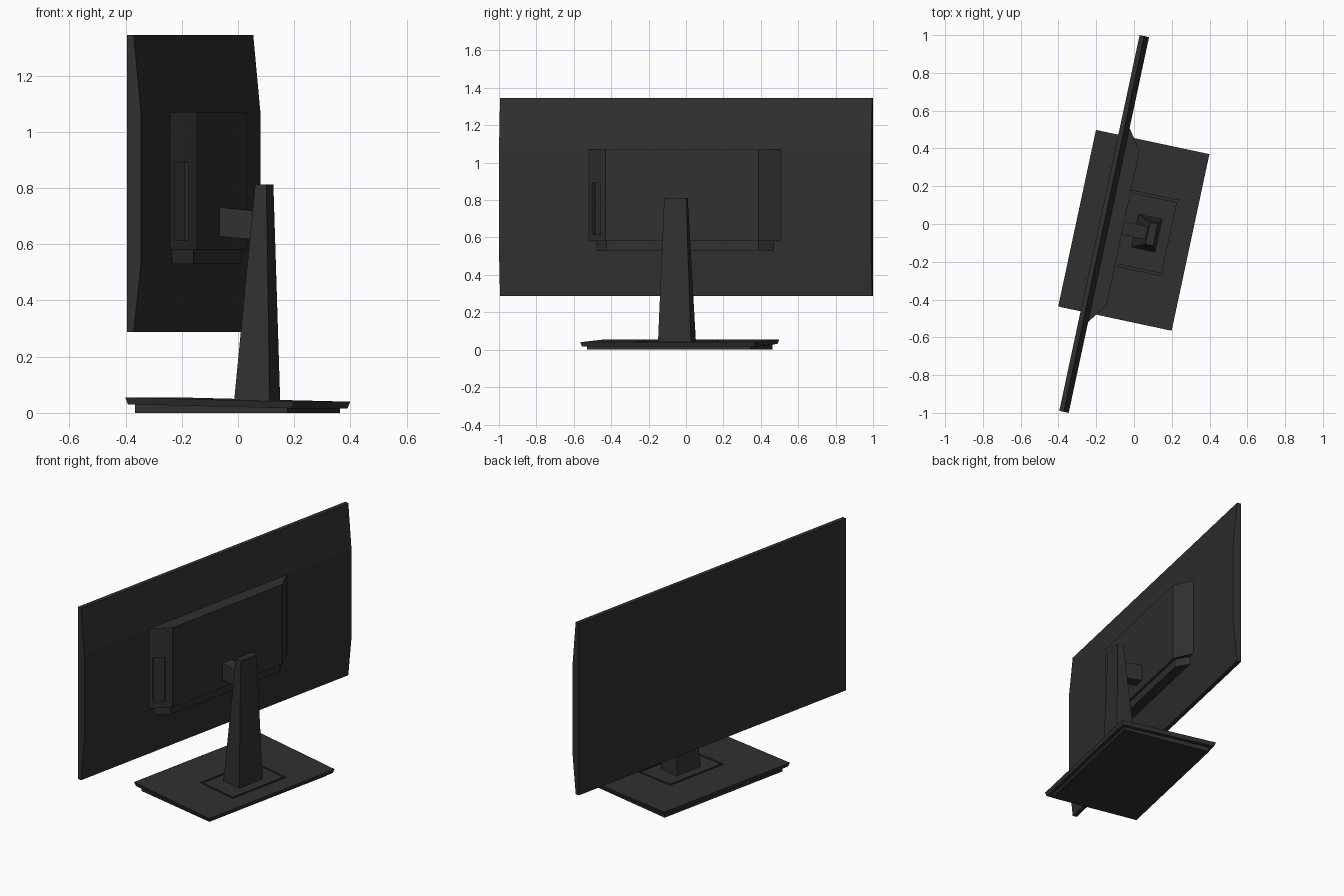
import bpy, bmesh, math
from mathutils import Matrix, Vector

if "Cube" in bpy.data.objects:
    bpy.data.objects.remove(bpy.data.objects["Cube"])

# The whole model is turned about z: local x = depth (back positive), local y = width
TURN = Matrix.Rotation(-math.radians(12.07), 4, 'Z')
MID = -0.033                      # centre of all parts along the width

mat = bpy.data.materials.new("charcoal plastic")
mat.diffuse_color = (0.03, 0.03, 0.03, 1)
mat.use_nodes = True
mat.node_tree.nodes["Principled BSDF"].inputs["Base Color"].default_value = mat.diffuse_color


def loft(name, ring_a, ring_b):
    """Solid between two matching rings of points."""
    bm = bmesh.new()
    a = [bm.verts.new(TURN @ Vector(p)) for p in ring_a]
    b = [bm.verts.new(TURN @ Vector(p)) for p in ring_b]
    bm.faces.new(a)
    bm.faces.new(b)
    n = len(a)
    for i in range(n):
        j = (i + 1) % n
        bm.faces.new((a[i], a[j], b[j], b[i]))
    bmesh.ops.recalc_face_normals(bm, faces=bm.faces)
    me = bpy.data.meshes.new(name)
    bm.to_mesh(me)
    bm.free()
    me.materials.append(mat)
    ob = bpy.data.objects.new(name, me)
    bpy.context.collection.objects.link(ob)
    return ob


def rect(cx, hx, hy, z):
    """Rectangle ring centred on the width; z is a number or a function of depth."""
    f = z if callable(z) else (lambda x: z)
    return [(cx + sx * hx, MID + sy * hy, f(cx + sx * hx))
            for sx, sy in ((-1, -1), (1, -1), (1, 1), (-1, 1))]


def prism(name, pts, z0, z1):
    return loft(name, [(x, y, z0) for x, y in pts], [(x, y, z1) for x, y in pts])


def cut(target, cutter):
    cutter.hide_render = True
    mod = target.modifiers.new("cut", 'BOOLEAN')
    mod.operation = 'DIFFERENCE'
    mod.solver = 'EXACT'
    mod.object = cutter
    bpy.context.view_layer.objects.active = target
    bpy.ops.object.modifier_apply(modifier=mod.name)
    bpy.data.objects.remove(cutter)


# Screen panel: flat front, back thins toward the top and bottom
profile = [(-0.18, 0.287), (-0.155, 0.287), (-0.129, 0.53),
           (-0.129, 1.07), (-0.155, 1.345), (-0.18, 1.345)]
loft("screen_panel", [(x, MID - 1.017, z) for x, z in profile],
     [(x, MID + 1.017, z) for x, z in profile])


# Rear housing and the smaller ledge below it, both with sloped ends
def trapezoid(wide, narrow, back):
    return [(-0.135, MID - wide), (back, MID - narrow),
            (back, MID + narrow), (-0.135, MID + wide)]


housing = prism("rear_housing", trapezoid(0.533, 0.418, -0.052), 0.58, 1.07)
prism("rear_lower_ledge", trapezoid(0.489, 0.415, -0.067), 0.53, 0.585)

# Upright slot in one sloped end of the housing
a, b = Vector((-0.135, MID - 0.533)), Vector((-0.052, MID - 0.418))
out = Vector(((b - a).y, -(b - a).x)).normalized()
p, q = a.lerp(b, 0.24), a.lerp(b, 0.71)
cut(housing, prism("slot_cutter", [p - out * 0.02, q - out * 0.02,
                                   q + out * 0.02, p + out * 0.02], 0.615, 0.89))

# Arm joining the housing to the neck, dipping slightly backward
loft("mount_arm",
     [(-0.06, MID + s * 0.035, z) for s, z in ((-1, 0.629), (1, 0.629), (1, 0.732), (-1, 0.732))],
     [(0.09, MID + s * 0.035, z) for s, z in ((-1, 0.615), (1, 0.615), (1, 0.718), (-1, 0.718))])

# Tapered neck
loft("stand_neck", rect(0.0765, 0.065, 0.09, 0.036), rect(0.1025, 0.0205, 0.06, 0.812))


# Base: sloping top plate with bevelled rim over an inset foot
def slope(drop):
    return lambda x: 0.0475 - 0.0245 * x - drop


plate = loft("base_plate", rect(0.006, 0.307, 0.478, slope(0)),
             rect(0.006, 0.299, 0.47, slope(0.024)))
loft("base_foot", rect(0.006, 0.277, 0.448, 0), rect(0.006, 0.277, 0.448, slope(0.02)))

# Rectangular groove around the neck, with the pad inside it
cut(plate, loft("groove_cutter", rect(0.078, 0.1325, 0.205, slope(0.008)),
                rect(0.078, 0.1325, 0.205, 0.1)))
loft("base_pad", rect(0.078, 0.1205, 0.193, slope(0.01)), rect(0.078, 0.1205, 0.193, slope(0)))
